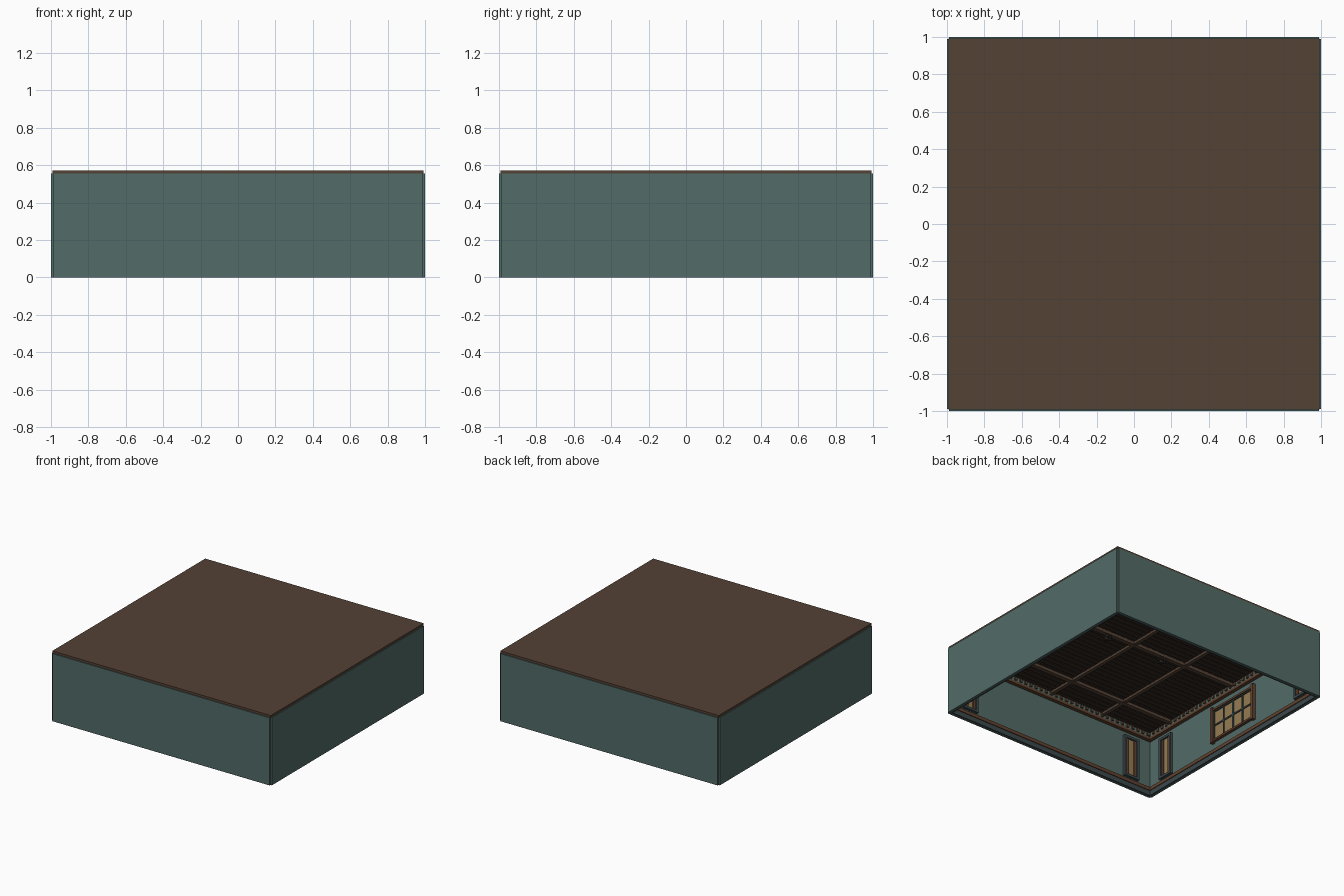
import bpy, bmesh
from math import pi, cos, sin
from mathutils import Matrix, Vector

if "Cube" in bpy.data.objects:
    bpy.data.objects.remove(bpy.data.objects["Cube"])


def material(name, r, g, b):
    m = bpy.data.materials.new(name)
    m.use_nodes = True
    m.diffuse_color = (r, g, b, 1)
    m.node_tree.nodes["Principled BSDF"].inputs["Base Color"].default_value = (r, g, b, 1)
    return m


teal = material("teal wall", 0.084, 0.147, 0.136)
roof_brown = material("roof brown", 0.089, 0.054, 0.036)
plank_brown = material("dark plank", 0.036, 0.023, 0.017)
trim_brown = material("trim brown", 0.12, 0.055, 0.028)
slate = material("slate frame", 0.045, 0.065, 0.07)
glass = material("amber glass", 0.30, 0.20, 0.085)
metal = material("dark metal", 0.04, 0.033, 0.028)

HALF, THICK, WALL_TOP = 1.0, 0.015, 0.555
INNER = HALF - THICK


def boxes(name, spans, mat, turn=0):
    """One object from boxes given as (x0, x1, y0, y1, z0, z1), turned about z."""
    bm = bmesh.new()
    for x0, x1, y0, y1, z0, z1 in spans:
        place = Matrix.Translation(((x0 + x1) / 2, (y0 + y1) / 2, (z0 + z1) / 2))
        size = Matrix.Diagonal((x1 - x0, y1 - y0, z1 - z0, 1))
        bmesh.ops.create_cube(bm, size=1, matrix=Matrix.Rotation(turn, 4, 'Z') @ place @ size)
    return finish(name, bm, mat)


def finish(name, bm, mat):
    mesh = bpy.data.meshes.new(name)
    bm.to_mesh(mesh)
    bm.free()
    mesh.materials.append(mat)
    ob = bpy.data.objects.new(name, mesh)
    bpy.context.collection.objects.link(ob)
    return ob


def on_wall(x0, x1, z0, z1, depth):
    """Box standing out from the inner face of the front wall."""
    return (x0, x1, -INNER, -INNER + depth, z0, z1)


def frame(x0, x1, z0, z1, bar, depth):
    return [on_wall(x0, x0 + bar, z0, z1, depth), on_wall(x1 - bar, x1, z0, z1, depth),
            on_wall(x0, x1, z0, z0 + bar, depth), on_wall(x0, x1, z1 - bar, z1, depth)]


def corner_panels(side, turn):
    # Narrow framed lights near both ends of a wall
    rims, panes, slats = [], [], []
    for c in (-0.79, 0.79):
        rims += frame(c - 0.07, c + 0.07, 0.09, 0.44, 0.02, 0.022)
        panes.append(on_wall(c - 0.05, c + 0.05, 0.11, 0.42, 0.006))
        slats += [on_wall(c + s - 0.011, c + s + 0.011, 0.11, 0.42, 0.014) for s in (-0.036, 0.036)]
    boxes(side + "_panel_frames", rims, slate, turn)
    boxes(side + "_panel_glass", panes, glass, turn)
    boxes(side + "_panel_slats", slats, trim_brown, turn)


def window(side, turn):
    # Wide window with eight panes, wooden posts and a sill
    boxes(side + "_window_glass", [on_wall(-0.22, 0.22, 0.16, 0.40, 0.006)], glass, turn)
    bars = [on_wall(x - 0.006, x + 0.006, 0.16, 0.40, 0.014) for x in (-0.11, 0, 0.11)]
    bars.append(on_wall(-0.22, 0.22, 0.274, 0.286, 0.014))
    boxes(side + "_window_bars", bars + frame(-0.23, 0.23, 0.15, 0.41, 0.014, 0.016), slate, turn)
    posts = [on_wall(min(s * 0.225, s * 0.25), max(s * 0.225, s * 0.25), 0.13, 0.435, 0.03)
             for s in (-1, 1)]
    rails = [on_wall(-0.235, 0.235, z, z + 0.016, 0.024) for z in (0.14, 0.405)]
    boxes(side + "_window_frame", posts + rails, trim_brown, turn)


for k, side in enumerate(("front", "left", "back", "right")):
    turn = k * pi / 2
    # Wall slab, leaving a small notch at each corner
    boxes(side + "_wall", [(-INNER - 0.003, INNER + 0.003, -HALF, -INNER, 0, WALL_TOP)], teal, turn)
    # Skirting, its cap and the crown moulding
    boxes(side + "_skirting", [on_wall(-INNER, INNER, 0, 0.04, 0.016)], slate, turn)
    boxes(side + "_skirting_cap", [on_wall(-INNER, INNER, 0.04, 0.068, 0.022)], trim_brown, turn)
    boxes(side + "_crown", [on_wall(-INNER, INNER, 0.475, 0.495, 0.03)], trim_brown, turn)
    boxes(side + "_frieze", [on_wall(-INNER, INNER, 0.495, 0.54, 0.024)], teal, turn)
    boxes(side + "_dentils", [on_wall(-0.95 + i * 0.05, -0.93 + i * 0.05, 0.505, 0.53, 0.036)
                              for i in range(39)], trim_brown, turn)
    corner_panels(side, turn)
    if side in ("left", "right"):
        window(side, turn)

# Roof slab
boxes("roof", [(-0.993, 0.993, -0.993, 0.993, WALL_TOP, 0.573)], roof_brown)

# Ceiling boards and crossing beams
boxes("ceiling", [(-INNER, INNER, -INNER, INNER, 0.542, WALL_TOP)], plank_brown)
boxes("ceiling_planks", [(-INNER, INNER, -0.97 + i * 0.05, -0.93 + i * 0.05, 0.536, 0.542)
                         for i in range(39)], plank_brown)
boxes("long_beams", [(-INNER, INNER, y - 0.018, y + 0.018, 0.512, 0.542)
                     for y in (-0.72, 0, 0.72)], roof_brown)
boxes("cross_beams", [(x - 0.015, x + 0.015, -INNER, INNER, 0.517, 0.542)
                      for x in (-0.5, 0, 0.5)], roof_brown)

# Two small hanging lamps with arms
for name, x in (("left_lamp", 0.27), ("right_lamp", -0.27)):
    bm = bmesh.new()
    spots = [(0, 0, 0.495, 0.008, 0.04), (0, 0, 0.475, 0.016, 0.02)]
    spots += [(0.035 * cos(a * pi / 3), 0.035 * sin(a * pi / 3), 0.482, 0.008, 0.018) for a in range(6)]
    for px, py, z, r, h in spots:
        bmesh.ops.create_cone(bm, cap_ends=True, segments=8, radius1=r, radius2=r, depth=h,
                              matrix=Matrix.Translation((x + px, py, z)))
    for a in range(3):
        bmesh.ops.create_cube(bm, size=1, matrix=Matrix.Translation(Vector((x, 0, 0.475)))
                              @ Matrix.Rotation(a * pi / 3, 4, 'Z') @ Matrix.Diagonal((0.07, 0.006, 0.006, 1)))
    finish(name, bm, metal)
